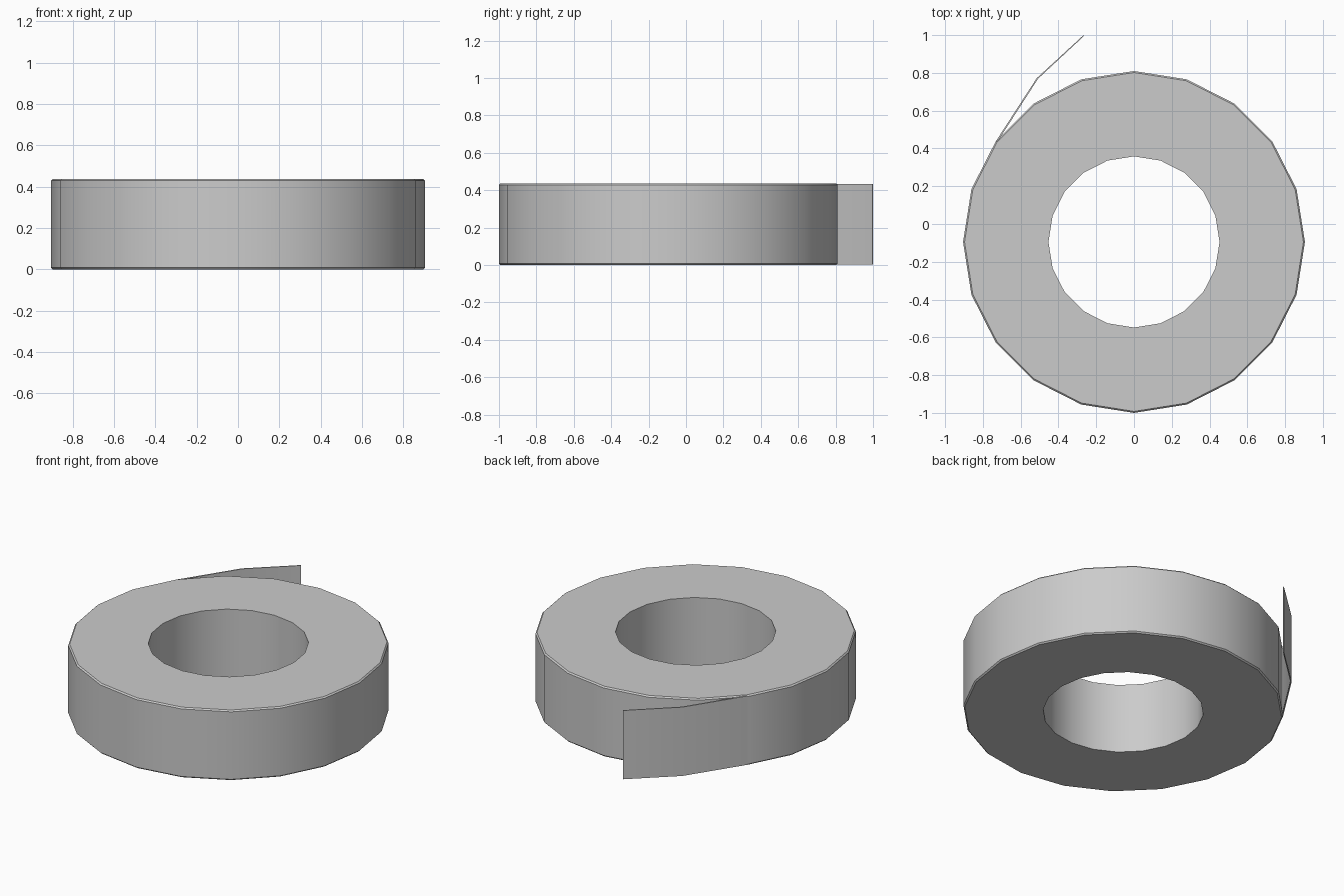
import bpy, bmesh, math

if "Cube" in bpy.data.objects:
    bpy.data.objects.remove(bpy.data.objects["Cube"])

SIDES, CY, H = 20, -0.095, 0.437
R_OUT, R_IN, C = 0.905, 0.453, 0.008


def finish(name, bm):
    bmesh.ops.recalc_face_normals(bm, faces=bm.faces[:])
    me = bpy.data.meshes.new(name)
    bm.to_mesh(me)
    bm.free()
    ob = bpy.data.objects.new(name, me)
    bpy.context.collection.objects.link(ob)
    bpy.ops.object.select_all(action='DESELECT')
    ob.select_set(True)
    bpy.context.view_layer.objects.active = ob
    bpy.ops.object.shade_smooth_by_angle(angle=math.radians(30))
    return ob


# Tape roll: chamfered rectangular profile turned around the z axis
profile = [(R_IN, 0), (R_OUT - C, 0), (R_OUT, C),
           (R_OUT, H - C), (R_OUT - C, H), (R_IN, H)]
bm = bmesh.new()
rings = []
for i in range(SIDES):
    a = 2 * math.pi * i / SIDES
    rings.append([bm.verts.new((r * math.cos(a), CY + r * math.sin(a), z))
                  for r, z in profile])
n = len(profile)
for i in range(SIDES):
    p, q = rings[i], rings[(i + 1) % SIDES]
    for j in range(n):
        k = (j + 1) % n
        bm.faces.new((p[j], q[j], q[k], p[k]))
finish("tape_roll", bm)

# Loose tape end: thin strip peeling away from the roll
outer = [(-0.732, 0.437), (-0.515, 0.772), (-0.267, 1.0)]
inner = [(-0.722, 0.437), (-0.508, 0.769), (-0.264, 0.996)]
bm = bmesh.new()
outline = [bm.verts.new((x, y, 0.004)) for x, y in outer + inner[::-1]]
face = bm.faces.new(outline)
ext = bmesh.ops.extrude_face_region(bm, geom=[face], use_keep_orig=True)
top = [v for v in ext["geom"] if isinstance(v, bmesh.types.BMVert)]
bmesh.ops.translate(bm, verts=top, vec=(0, 0, H - 0.008))
finish("loose_tape_end", bm)
